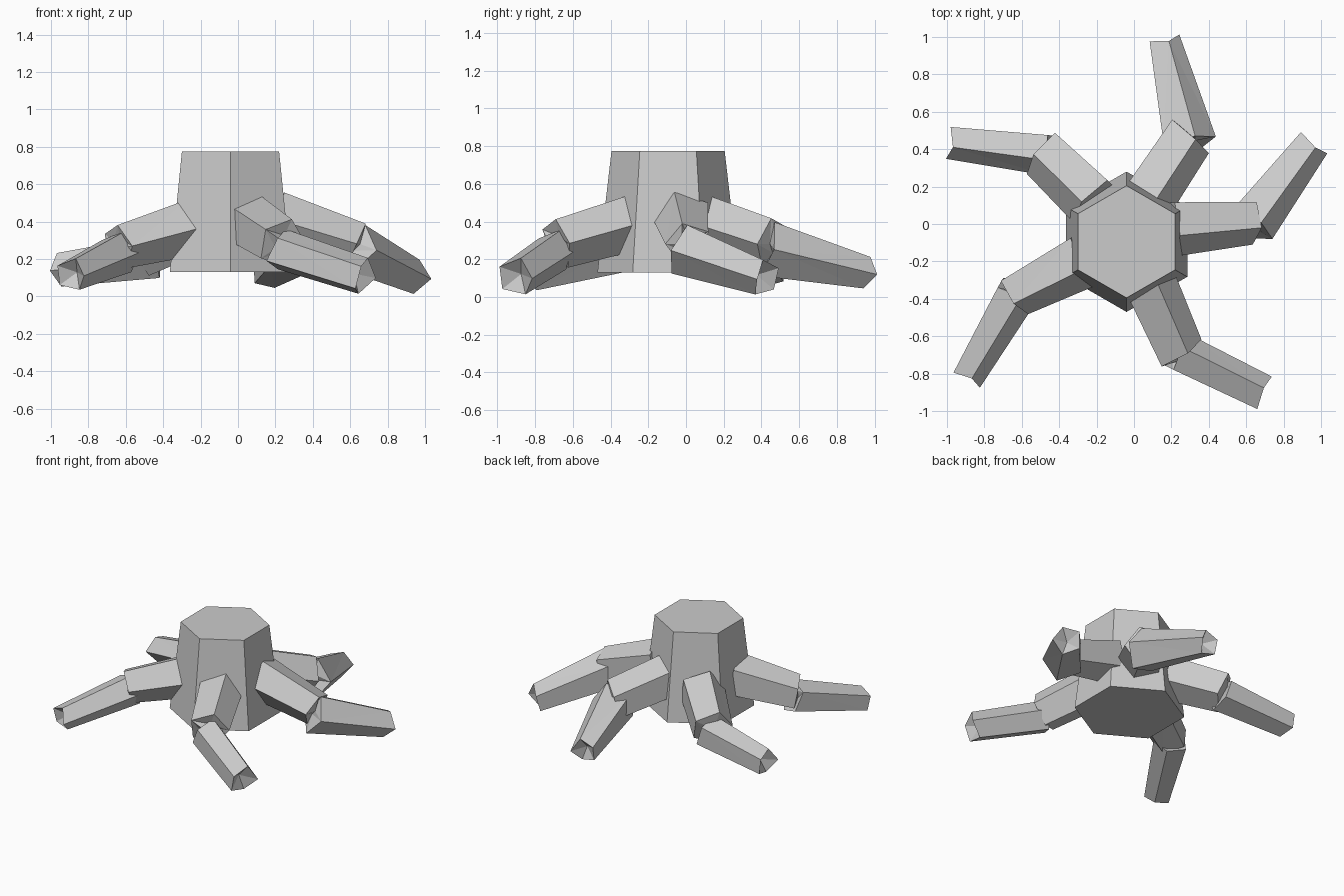
import bpy, bmesh, math, random
from mathutils import Vector

random.seed(4)
cube = bpy.data.objects.get("Cube")
if cube:
    bpy.data.objects.remove(cube, do_unlink=True)

grey = bpy.data.materials.new("plain_grey")
grey.use_nodes = True
grey.diffuse_color = (0.6, 0.6, 0.6, 1)
grey.node_tree.nodes["Principled BSDF"].inputs["Base Color"].default_value = (0.6, 0.6, 0.6, 1)


def finish(name, bm):
    bmesh.ops.recalc_face_normals(bm, faces=bm.faces)
    mesh = bpy.data.meshes.new(name)
    bm.to_mesh(mesh)
    bm.free()
    mesh.materials.append(grey)
    obj = bpy.data.objects.new(name, mesh)
    bpy.context.scene.collection.objects.link(obj)


def ring(bm, centre, axis, radius, roll, jag=0.0, notch=0.0):
    """Five-sided ring across an axis; jag roughens it, notch pulls its side corners out."""
    side = axis.cross(Vector((0, 0, 1))).normalized()
    up = side.cross(axis).normalized()
    corners = []
    for i in range(5):
        a = roll + i * math.tau / 5
        slip = random.uniform(-jag, jag) + notch * (2 * abs(math.cos(a)) - 1.2)
        corners.append(bm.verts.new(
            centre + (side * math.cos(a) + up * math.sin(a)) * radius + axis * slip))
    return corners


def bridge(bm, a, b):
    for i in range(len(a)):
        j = (i + 1) % len(a)
        bm.faces.new((a[i], a[j], b[j], b[i]))


# Tapered six-sided trunk
bm = bmesh.new()
rings = []
for z, r in ((0.13, 0.375), (0.775, 0.3)):
    rings.append([bm.verts.new((-0.04 + r * math.sin(i * math.pi / 3),
                                -0.095 + r * math.cos(i * math.pi / 3), z))
                  for i in range(6)])
    bm.faces.new(rings[-1])
bridge(bm, *rings)
finish("trunk", bm)


def leg(name, root, joint, tip, radii, roll):
    """Two angular segments pinched together at the joint, with a hollow tip."""
    root, joint, tip = Vector(root), Vector(joint), Vector(tip)
    start = joint - Vector((0, 0, 0.035))
    d1, d2 = (joint - root).normalized(), (tip - start).normalized()
    r_root, r_end, r_start, r_tip = radii
    bm = bmesh.new()
    loops = [
        ring(bm, root, d1, r_root, roll),
        ring(bm, joint, d1, r_end, roll, 0.02),
        ring(bm, joint, (d1 + d2).normalized(), 0.045, roll, 0.02),
        ring(bm, start - d2 * 0.03, d2, r_start, roll, 0.025),
        ring(bm, tip, d2, r_tip, roll, notch=0.03),
    ]
    bm.faces.new(loops[0])
    for a, b in zip(loops, loops[1:]):
        bridge(bm, a, b)
    hollow = bm.verts.new(tip - d2 * 0.06)
    for i in range(5):
        bm.faces.new((loops[-1][i], loops[-1][(i + 1) % 5], hollow))
    bmesh.ops.triangulate(bm, faces=[f for f in bm.faces if len(f.verts) == 4])
    finish(name, bm)


# Five bent legs spread around the trunk, keel turned right or left
RIGHT, LEFT = 0.0, math.pi
leg("left_leg", (0.2, -0.015, 0.41), (0.63, 0.015, 0.28), (0.94, 0.42, 0.1),
    (0.16, 0.125, 0.145, 0.1), RIGHT)
leg("back_left_leg", (0.06, 0.13, 0.39), (0.28, 0.46, 0.28), (0.16, 0.97, 0.125),
    (0.155, 0.145, 0.155, 0.09), RIGHT)
leg("back_right_leg", (-0.21, 0.12, 0.37), (-0.48, 0.38, 0.24), (-0.97, 0.44, 0.14),
    (0.16, 0.145, 0.12, 0.095), LEFT)
leg("front_right_leg", (-0.26, -0.18, 0.37), (-0.64, -0.38, 0.265), (-0.89, -0.81, 0.115),
    (0.16, 0.125, 0.12, 0.09), LEFT)
leg("front_left_leg", (0.07, -0.31, 0.39), (0.24, -0.69, 0.28), (0.67, -0.9, 0.105),
    (0.155, 0.14, 0.115, 0.105), LEFT)
